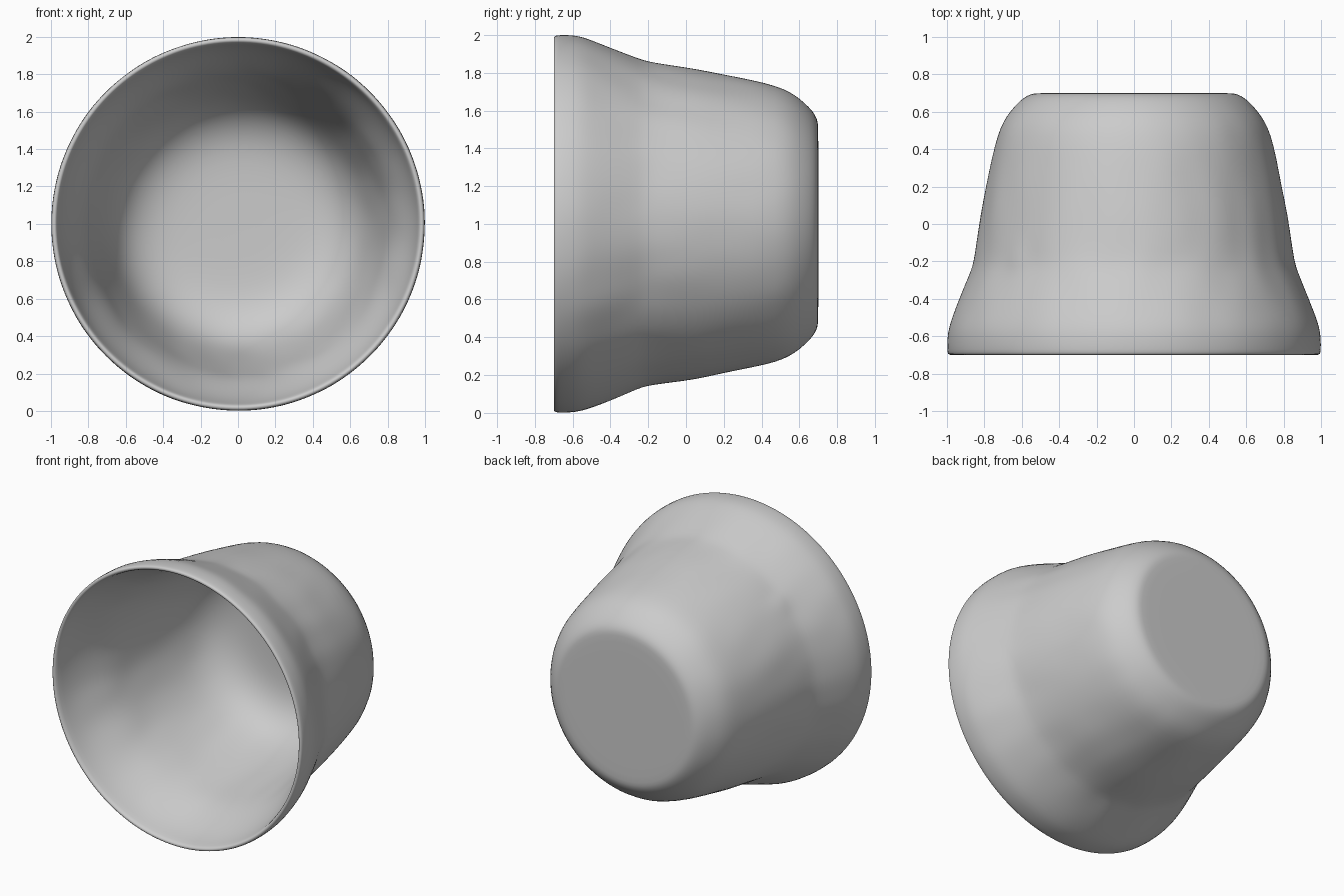
import bpy, bmesh, math
from mathutils import Vector, noise

cube = bpy.data.objects.get("Cube")
if cube:
    bpy.data.objects.remove(cube, do_unlink=True)

SEGMENTS = 96

# Half section as (y, radius): outer wall from base to rim, then the inside
outer = [(0.7, 0), (0.7, 0.3), (0.7, 0.5), (0.698, 0.54), (0.685, 0.575),
         (0.655, 0.615), (0.6, 0.664), (0.55, 0.698), (0.48, 0.73),
         (0.35, 0.76), (0.2, 0.79), (0.05, 0.82), (-0.1, 0.842),
         (-0.2, 0.858), (-0.25, 0.872), (-0.35, 0.913), (-0.45, 0.954),
         (-0.52, 0.98), (-0.58, 0.997), (-0.65, 1.0), (-0.69, 0.998)]
inner = [(-0.7, 0.99), (-0.7, 0.975), (-0.685, 0.965), (-0.6, 0.95),
         (-0.5, 0.915), (-0.4, 0.87), (-0.3, 0.83), (-0.2, 0.805),
         (-0.1, 0.785), (0.05, 0.755), (0.2, 0.722), (0.35, 0.68),
         (0.45, 0.635), (0.52, 0.58), (0.57, 0.51), (0.6, 0.43),
         (0.615, 0.34), (0.62, 0.2), (0.62, 0)]


def lathe(name, profile):
    """Revolve a half section around the y axis."""
    bm = bmesh.new()
    verts = [bm.verts.new((r, y, 0)) for y, r in profile]
    edges = [bm.edges.new(pair) for pair in zip(verts, verts[1:])]
    bmesh.ops.spin(bm, geom=verts + edges, axis=(0, 1, 0), cent=(0, 0, 0),
                   angle=math.tau, steps=SEGMENTS)
    bmesh.ops.remove_doubles(bm, verts=bm.verts, dist=0.0005)
    bmesh.ops.recalc_face_normals(bm, faces=bm.faces)

    # Gentle handmade unevenness along the wall, and one small raised knob
    knob = Vector((-0.62, -0.18, 0.59))
    for v in bm.verts:
        wall = max(0, 1 - (v.co.y / 0.7) ** 2)
        bump = math.exp(-((v.co - knob).length / 0.05) ** 2)
        scale = 1 + 0.01 * wall * noise.noise(v.co * 6) + 0.03 * bump
        v.co.x *= scale
        v.co.z *= scale

    mesh = bpy.data.meshes.new(name)
    bm.to_mesh(mesh)
    bm.free()
    obj = bpy.data.objects.new(name, mesh)
    bpy.context.collection.objects.link(obj)
    return obj


# Bowl lying on its side with the mouth to the front
bowl = lathe("bowl", outer + inner)
bowl.location.z = 1
subsurf = bowl.modifiers.new("smooth_surface", 'SUBSURF')
subsurf.levels = subsurf.render_levels = 1
bpy.context.view_layer.objects.active = bowl
bowl.select_set(True)
bpy.ops.object.shade_smooth()
